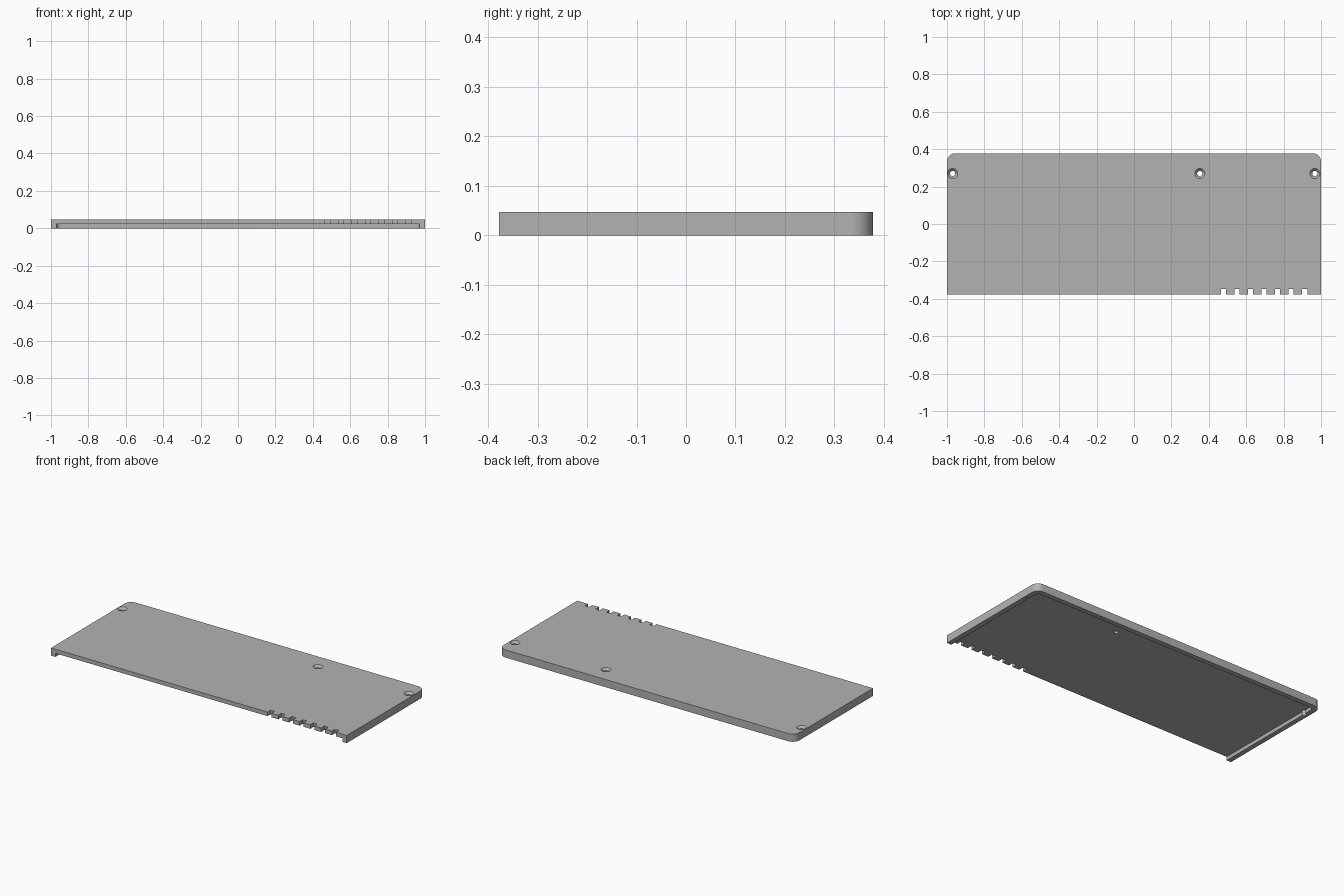
import bpy, bmesh, math

cube = bpy.data.objects.get("Cube")
if cube:
    bpy.data.objects.remove(cube, do_unlink=True)

HALF_X, HALF_Y, HEIGHT = 1.0, 0.378, 0.047
WALL, CAVITY = 0.03, 0.022

grey = bpy.data.materials.new("plain grey")
grey.use_nodes = True
colour = (0.45, 0.45, 0.45, 1)
grey.diffuse_color = colour
grey.node_tree.nodes["Principled BSDF"].inputs["Base Color"].default_value = colour


def add_object(name, bm):
    bmesh.ops.recalc_face_normals(bm, faces=bm.faces)
    mesh = bpy.data.meshes.new(name)
    bm.to_mesh(mesh)
    bm.free()
    mesh.materials.append(grey)
    obj = bpy.data.objects.new(name, mesh)
    bpy.context.collection.objects.link(obj)
    return obj


def slab(name, hx, front, back, z0, z1, radius=0, steps=10):
    """Prism with square front corners and optionally rounded back corners."""
    outline = [(-hx, front), (hx, front)]
    if radius:
        for side, start in ((1, 0), (-1, math.pi / 2)):
            for i in range(steps + 1):
                a = start + i * math.pi / 2 / steps
                outline.append((side * (hx - radius) + radius * math.cos(a),
                                back - radius + radius * math.sin(a)))
    else:
        outline += [(hx, back), (-hx, back)]
    bm = bmesh.new()
    face = bm.faces.new([bm.verts.new((x, y, z0)) for x, y in outline])
    new = bmesh.ops.extrude_face_region(bm, geom=[face])["geom"]
    bmesh.ops.translate(bm, vec=(0, 0, z1 - z0),
                        verts=[v for v in new if isinstance(v, bmesh.types.BMVert)])
    return add_object(name, bm)


def screw_hole(x, y, sides=32):
    """Straight shaft opening into a countersink at the top."""
    profile = [(0.014, -0.02), (0.014, HEIGHT - 0.013),
               (0.027, HEIGHT), (0.027, HEIGHT + 0.02)]
    bm = bmesh.new()
    rings = [[bm.verts.new((x + r * math.cos(i * math.tau / sides),
                            y + r * math.sin(i * math.tau / sides), z))
              for i in range(sides)] for r, z in profile]
    for low, high in zip(rings, rings[1:]):
        for i in range(sides):
            j = (i + 1) % sides
            bm.faces.new((low[i], low[j], high[j], high[i]))
    bm.faces.new(rings[0])
    bm.faces.new(rings[-1])
    return add_object("screw_hole_cutter", bm)


def cut(target, cutter):
    cutter.hide_render = True
    mod = target.modifiers.new("cut", 'BOOLEAN')
    mod.operation = 'DIFFERENCE'
    mod.solver = 'EXACT'
    mod.object = cutter
    bpy.context.view_layer.objects.active = target
    bpy.ops.object.modifier_apply(modifier=mod.name)
    bpy.data.objects.remove(cutter, do_unlink=True)


# Cover plate, hollow underneath and open at the front
cover = slab("cover_plate", HALF_X, -HALF_Y, HALF_Y, 0, HEIGHT, 0.045)
cut(cover, slab("cavity_cutter", HALF_X - WALL, -HALF_Y - 0.1, HALF_Y - WALL,
                -0.1, CAVITY, 0.025))

# Countersunk screw holes along the back
for x in (-0.97, 0.352, 0.967):
    cut(cover, screw_hole(x, 0.27))

# Row of notches in the front edge
for i in range(7):
    notch = slab("notch_cutter", 0.0135, -HALF_Y - 0.1, -HALF_Y + 0.03, -0.1, 0.1)
    notch.location.x = 0.478 + i * 0.0725
    bpy.context.view_layer.update()
    cut(cover, notch)

bpy.ops.object.select_all(action='DESELECT')
cover.select_set(True)
bpy.context.view_layer.objects.active = cover
bpy.ops.object.shade_smooth_by_angle(angle=math.radians(30))
